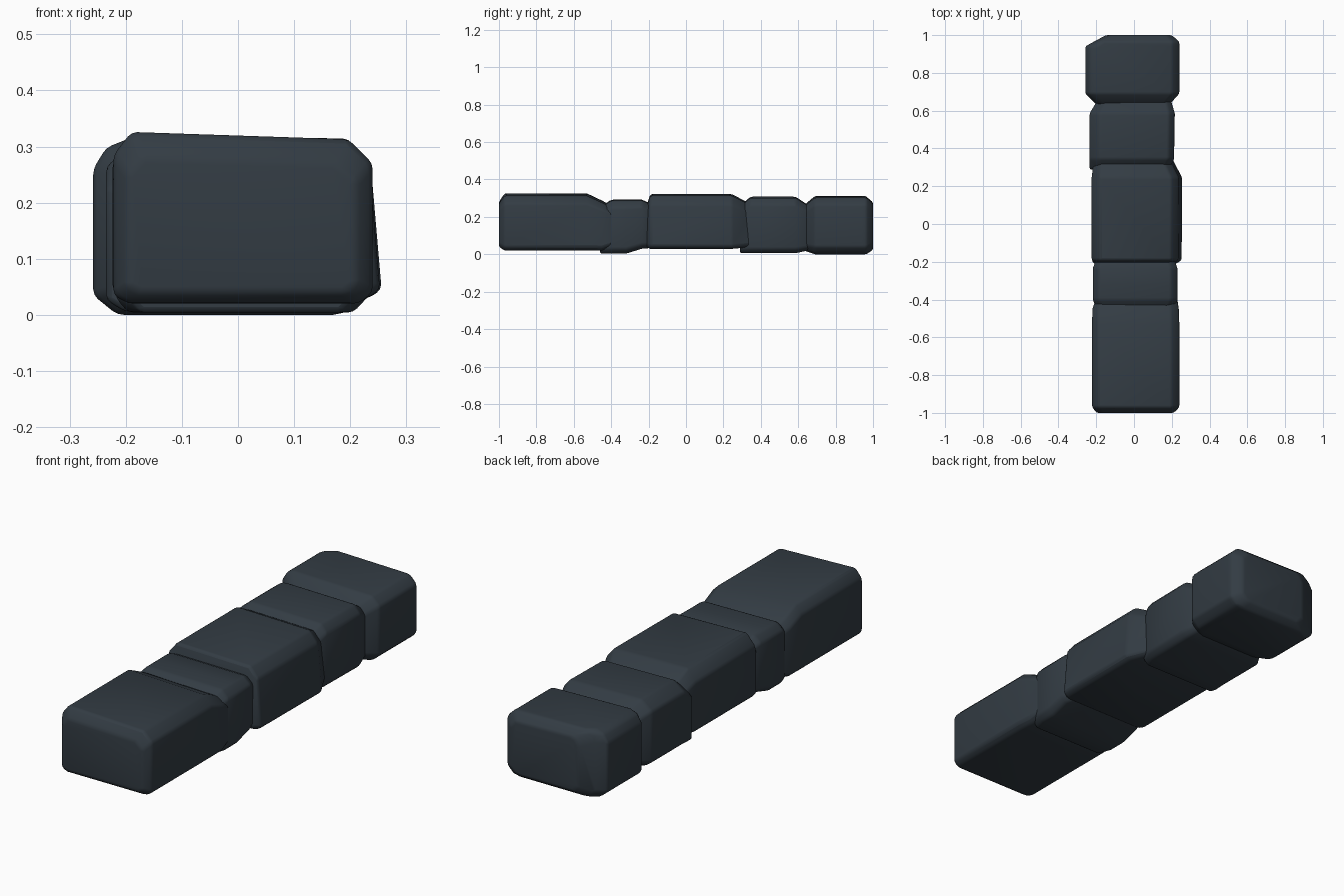
import bpy, bmesh, math

if "Cube" in bpy.data.objects:
    bpy.data.objects.remove(bpy.data.objects["Cube"])

stone = bpy.data.materials.new("dark slate stone")
stone.diffuse_color = (0.033, 0.045, 0.057, 1)
stone.use_nodes = True
stone.node_tree.nodes["Principled BSDF"].inputs["Base Color"].default_value = stone.diffuse_color


def block(name, section, rings):
    """Loft a chamfered (x, z) section along y.
    Each ring: y, then insets from the left, right, bottom and top."""
    xs = [p[0] for p in section]
    zs = [p[1] for p in section]
    x0, x1, z0, z1 = min(xs), max(xs), min(zs), max(zs)
    bm = bmesh.new()
    loops = []
    for y, l, r, b, t in rings:
        sx = (x1 - x0 - l - r) / (x1 - x0)
        sz = (z1 - z0 - b - t) / (z1 - z0)
        loops.append([bm.verts.new((x0 + l + (x - x0) * sx, y, z0 + b + (z - z0) * sz))
                      for x, z in section])
    n = len(section)
    for a, c in zip(loops, loops[1:]):
        for i in range(n):
            j = (i + 1) % n
            bm.faces.new((a[i], a[j], c[j], c[i]))
    bm.faces.new(loops[0][::-1])
    bm.faces.new(loops[-1])
    bmesh.ops.recalc_face_normals(bm, faces=bm.faces[:])
    me = bpy.data.meshes.new(name)
    bm.to_mesh(me)
    bm.free()
    me.materials.append(stone)
    ob = bpy.data.objects.new(name, me)
    bpy.context.collection.objects.link(ob)
    bpy.context.view_layer.objects.active = ob
    ob.select_set(True)
    bpy.ops.object.shade_smooth_by_angle(angle=math.radians(50))
    ob.select_set(False)
    # small worn edges
    bev = ob.modifiers.new("worn edges", 'BEVEL')
    bev.width = 0.01
    bev.segments = 2
    bev.limit_method = 'ANGLE'
    bev.angle_limit = math.radians(25)
    ob.modifiers.move(len(ob.modifiers) - 1, 0)


# long front stone
block("front_stone",
      [(-.195, .02), (.215, .02), (.24, .04), (.24, .27),
       (.197, .313), (-.19, .326), (-.222, .285), (-.222, .035)],
      [(-1, .025, .03, .02, .045), (-.97, 0, 0, 0, 0), (-.53, 0, 0, 0, 0),
       (-.45, .002, .003, 0, .038), (-.39, .022, .012, .022, .07)])

# short second stone
block("second_stone",
      [(-.195, .004), (.205, .004), (.23, .03), (.23, .25),
       (.195, .287), (-.185, .292), (-.218, .26), (-.218, .03)],
      [(-.46, .025, .025, 0, .04), (-.40, 0, 0, 0, 0), (-.32, 0, 0, 0, 0),
       (-.235, 0, 0, .026, 0), (-.18, .02, .02, .03, .025)])

# long middle stone, wider at its base on the right
block("middle_stone",
      [(-.20, .029), (.232, .029), (.256, .045), (.237, .265),
       (.197, .314), (-.18, .322), (-.224, .27), (-.224, .045)],
      [(-.21, .01, .03, .008, .06), (-.19, 0, .003, 0, 0), (.245, 0, 0, 0, 0),
       (.35, .012, .055, .01, .055)])

# fourth stone
block("fourth_stone",
      [(-.20, .006), (.19, .006), (.216, .03), (.216, .265),
       (.185, .302), (-.18, .308), (-.235, .265), (-.235, .03)],
      [(.288, 0, .03, 0, .05), (.345, 0, .004, 0, 0), (.585, 0, 0, 0, 0),
       (.67, .05, .025, .018, .055)])

# back stone with a cut rear left corner
block("back_stone",
      [(-.215, 0), (.165, 0), (.205, .008), (.24, .04), (.24, .265),
       (.20, .303), (-.20, .312), (-.235, .298), (-.258, .26), (-.258, .035)],
      [(.63, .06, .055, .02, .05), (.69, 0, 0, 0, 0), (.94, 0, 0, 0, 0),
       (.965, .045, 0, 0, 0), (1, .11, .04, .025, .035)])
